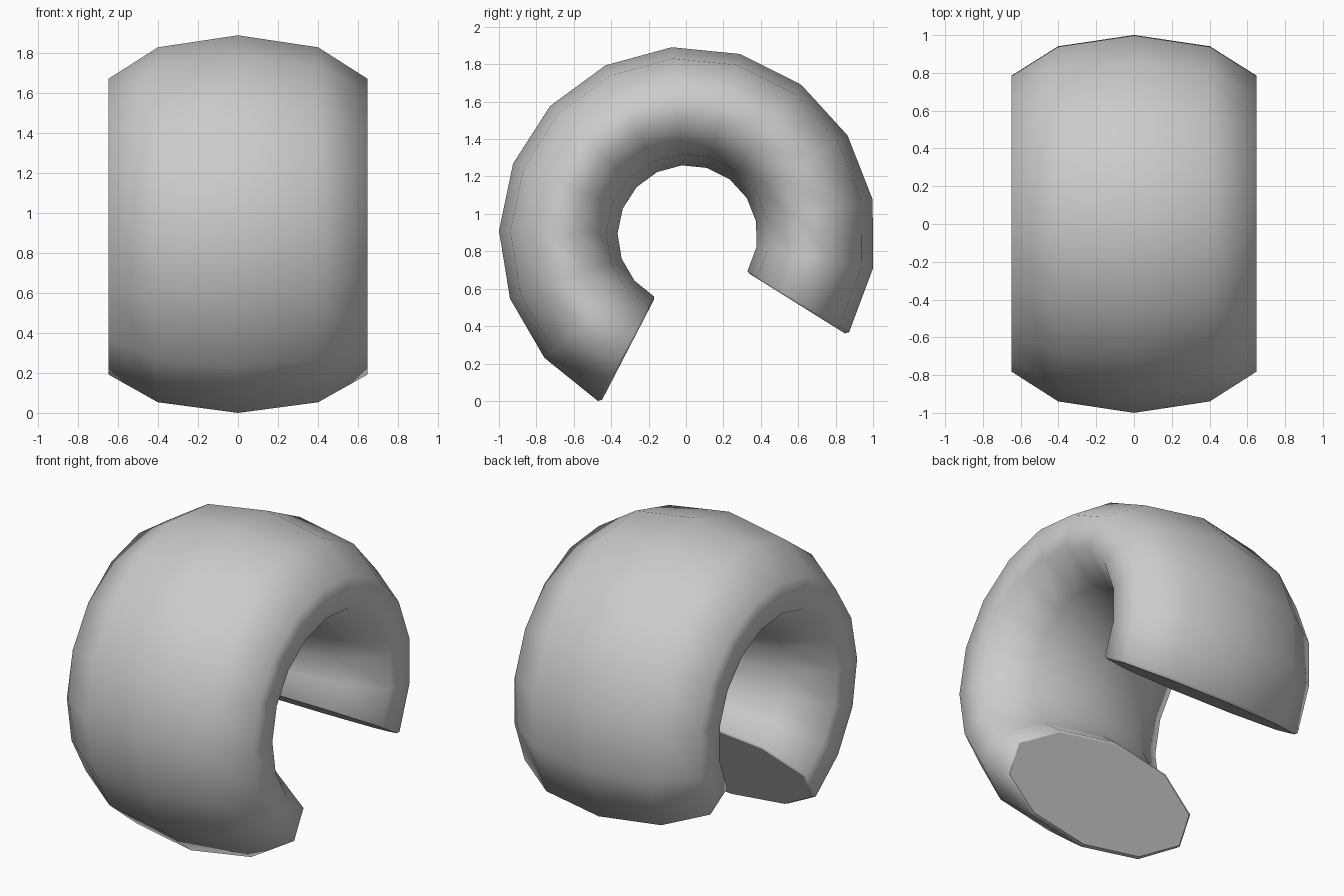
import bpy, bmesh
from math import cos, sin, pi, radians

if "Cube" in bpy.data.objects:
    bpy.data.objects.remove(bpy.data.objects["Cube"])

SIDES, SEGMENTS = 10, 13
RADIUS, HALF_W, HALF_T = 0.691, 0.683, 0.317
START, END = -31.0, 241.6
CENTRE_Y = 0.008

bm = bmesh.new()


def ring(angle, inset=0.0):
    """Oval ten-sided section at an angle around the x axis."""
    a = radians(angle)
    verts = []
    for i in range(SIDES):
        t = 2 * pi * i / SIDES
        r = RADIUS + (HALF_T - inset) * cos(t)
        x = (HALF_W - inset) * sin(t)
        verts.append(bm.verts.new((x, CENTRE_Y + r * cos(a), r * sin(a))))
    return verts


# Curved tube, with a small bevelled ring at each cut end
step = (END - START) / SEGMENTS
rings = [ring(START - 1.0, 0.016)]
rings += [ring(START + step * i) for i in range(SEGMENTS + 1)]
rings.append(ring(END + 1.0, 0.016))
for a, b in zip(rings, rings[1:]):
    for i in range(SIDES):
        j = (i + 1) % SIDES
        bm.faces.new((a[i], a[j], b[j], b[i])).smooth = True

# Flat end caps
for end in (rings[0], rings[-1]):
    bm.faces.new(end).smooth = False
bmesh.ops.recalc_face_normals(bm, faces=bm.faces)

# Stand on the ground
low = min(v.co.z for v in bm.verts)
bmesh.ops.translate(bm, verts=bm.verts, vec=(0, 0, -low))

mesh = bpy.data.meshes.new("curved_tube")
bm.to_mesh(mesh)
bm.free()
bpy.context.collection.objects.link(bpy.data.objects.new("curved_tube", mesh))
